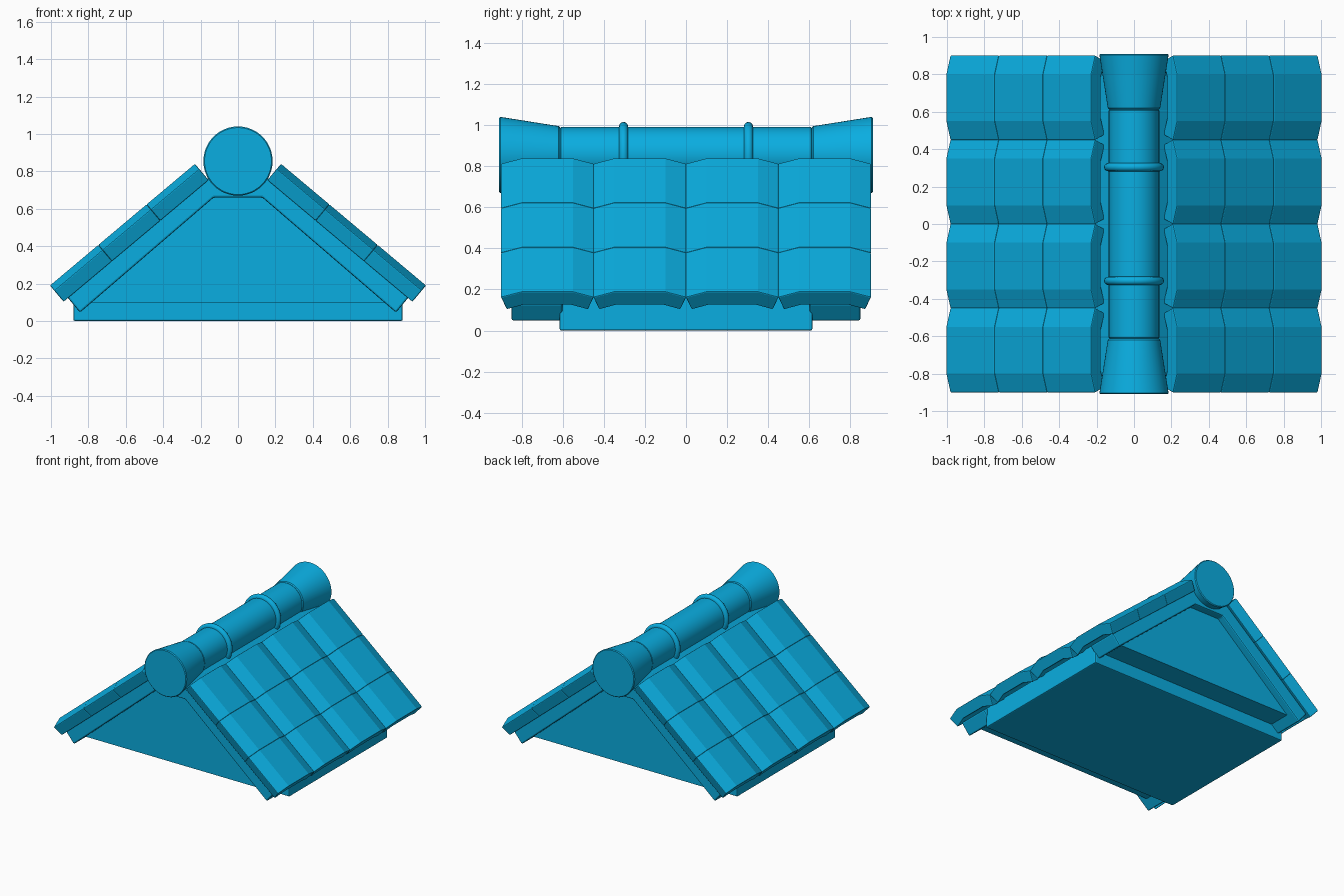
import bpy, bmesh, math
from mathutils import Vector

cube = bpy.data.objects.get("Cube")
if cube:
    bpy.data.objects.remove(cube, do_unlink=True)

BLUE = (0.003, 0.42, 0.75, 1)
blue = bpy.data.materials.new("bright blue")
blue.use_nodes = True
blue.diffuse_color = BLUE
bsdf = next(n for n in blue.node_tree.nodes if n.type == "BSDF_PRINCIPLED")
bsdf.inputs["Base Color"].default_value = BLUE
bsdf.inputs["Roughness"].default_value = 0.6


def finish(name, bm):
    bmesh.ops.recalc_face_normals(bm, faces=bm.faces)
    mesh = bpy.data.meshes.new(name)
    bm.to_mesh(mesh)
    bm.free()
    mesh.materials.append(blue)
    ob = bpy.data.objects.new(name, mesh)
    bpy.context.collection.objects.link(ob)
    return ob


def prism(name, outline, origin, right, up, along):
    """Extrude a 2D outline, placed on the right/up axes, by the along vector."""
    bm = bmesh.new()
    verts = [bm.verts.new(origin + right * a + up * b) for a, b in outline]
    face = bm.faces.new(verts)
    moved = bmesh.ops.extrude_face_region(bm, geom=[face], use_keep_orig=True)["geom"]
    bmesh.ops.translate(bm, vec=along,
                        verts=[v for v in moved if isinstance(v, bmesh.types.BMVert)])
    return finish(name, bm)


def bevel(ob, width):
    mod = ob.modifiers.new("soft_edges", "BEVEL")
    mod.width = width
    mod.segments = 2
    mod.limit_method = "ANGLE"
    mod.angle_limit = math.radians(40)


def array(ob, count, step):
    mod = ob.modifiers.new("repeat", "ARRAY")
    mod.count = count
    mod.use_relative_offset = False
    mod.use_constant_offset = True
    mod.constant_offset_displace = step


def lathe(name, profile, segments=48):
    """Revolve (y, radius) points around the ridge axis."""
    bm = bmesh.new()
    rings = []
    for y, r in profile:
        angles = [math.tau * i / segments for i in range(segments)]
        rings.append([bm.verts.new((r * math.cos(t), y, RIDGE_Z + r * math.sin(t)))
                      for t in angles])
    for a, b in zip(rings, rings[1:]):
        for i in range(segments):
            j = (i + 1) % segments
            bm.faces.new((a[i], a[j], b[j], b[i]))
    bm.faces.new(rings[0])
    bm.faces.new(rings[-1])
    ob = finish(name, bm)
    bpy.context.view_layer.objects.active = ob
    bpy.ops.object.select_all(action="DESELECT")
    ob.select_set(True)
    bpy.ops.object.shade_smooth_by_angle(angle=math.radians(35))
    return ob


X, Y, Z = Vector((1, 0, 0)), Vector((0, 1, 0)), Vector((0, 0, 1))
RIDGE_Z = 0.855
PITCH = math.radians(40)
down = Vector((math.cos(PITCH), 0, -math.sin(PITCH)))
out = Vector((math.sin(PITCH), 0, math.cos(PITCH)))


def mirrored(half):
    """Complete an outline from its right half."""
    return half + [(-a, b) for a, b in reversed(half)]


# House-shaped core: low side walls running up under the tiles
core = prism("core", mirrored([(0.88, 0), (0.88, 0.158), (0.11, 0.805)]),
             Y * -0.615, X, Z, Y * 1.23)
bevel(core, 0.008)

# Gable panel, overhanging the core at both ends
gable = prism("gable_panel", mirrored([(0.79, 0.1), (0.12, 0.68)]),
              Y * -0.79, X, Z, Y * 1.58)

# Sloped verge boards under the roof overhang at each end
for y, label in ((-0.85, "front"), (0.6, "back")):
    boards = prism(label + "_verge_boards",
                   mirrored([(0.13, 0.66), (0.845, 0.045), (0.915, 0.13), (0.11, 0.805)]),
                   Y * y, X, Z, Y * 0.25)
    bevel(boards, 0.01)

# Arched tiles: three courses of four on each slope
tile_length, tile_width = 0.337, 0.45
tile_outline = mirrored([(0.125, 0), (0.227, -0.035), (0.198, -0.115), (0.11, -0.084)])
tiles = prism("roof_tiles", tile_outline,
              X * 0.23 + Z * 0.84 - Y * tile_width * 1.5, Y, out, down * (tile_length + 0.001))
bevel(tiles, 0.006)
array(tiles, 3, down * tile_length)
array(tiles, 4, Y * tile_width)
tiles.modifiers.new("both_slopes", "MIRROR").use_axis[0] = True

# Ridge tube with two collars
lathe("ridge_tube", [(-0.613, 0.13), (-0.608, 0.135), (0.608, 0.135), (0.613, 0.13)])
for side, label in ((-1, "front"), (1, "back")):
    collar = [(side * 0.304 + 0.022 * math.cos(t), 0.138 + 0.022 * math.sin(t))
              for t in [math.pi * i / 8 for i in range(9)]]
    lathe(label + "_collar", collar)
    # Flared ridge end
    lathe(label + "_ridge_end", [(side * y, r) for y, r in
          [(0.613, 0.133), (0.62, 0.14), (0.904, 0.185), (0.91, 0.179)]])
